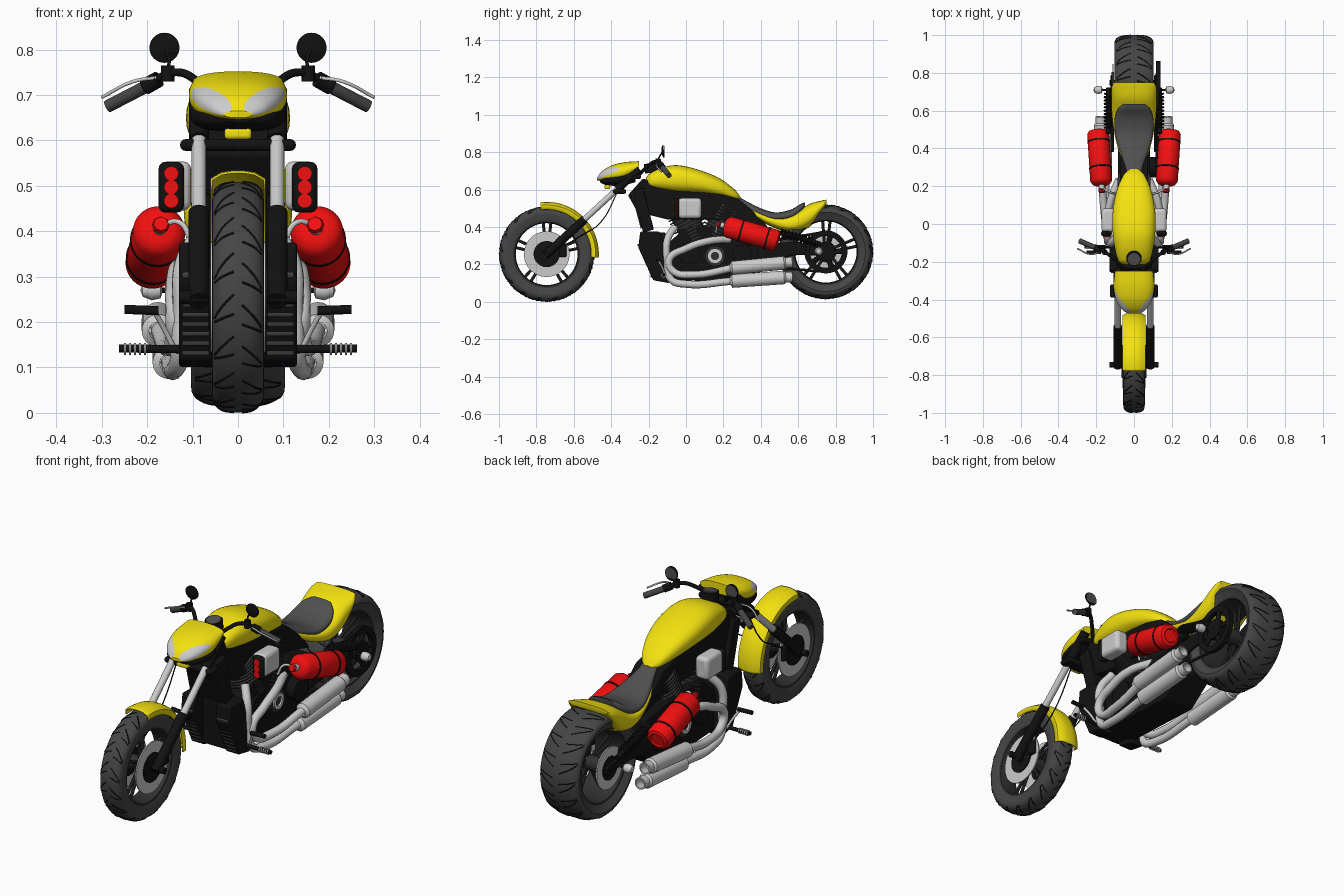
import bpy, bmesh
from math import sin, cos, pi, radians, copysign
from mathutils import Vector, Matrix

if "Cube" in bpy.data.objects:
    bpy.data.objects.remove(bpy.data.objects["Cube"])

def material(name, *rgb):
    m = bpy.data.materials.new(name)
    m.use_nodes = True
    m.diffuse_color = (*rgb, 1)
    m.node_tree.nodes["Principled BSDF"].inputs["Base Color"].default_value = (*rgb, 1)
    return m

YELLOW, RED = material("yellow_paint", .9, .76, .005), material("red_paint", .9, .005, .005)
BLACK, DARK = material("black", .006, .006, .006), material("dark_metal", .03, .03, .03)
RUBBER, LEATHER = material("rubber", .06, .06, .06), material("leather", .08, .08, .08)
CHROME = material("chrome", .6, .6, .6)

def place(name, data, mat):
    data.materials.append(mat)
    ob = bpy.data.objects.new(name, data)
    bpy.context.collection.objects.link(ob)
    return ob

def finish(name, bm, mat, bevel=0):
    bmesh.ops.remove_doubles(bm, verts=bm.verts, dist=1e-5)
    bmesh.ops.recalc_face_normals(bm, faces=bm.faces)
    me = bpy.data.meshes.new(name)
    bm.to_mesh(me)
    bm.free()
    ob = place(name, me, mat)
    if bevel:
        mod = ob.modifiers.new("bevel", "BEVEL")
        mod.width, mod.segments = bevel, 3
    return ob

def skin(name, rows, mat, wrap_rows=False, wrap_cols=False, caps=False):
    bm = bmesh.new()
    grid = [[bm.verts.new(p) for p in row] for row in rows]
    n, k = len(rows), len(rows[0])
    for j in range(n if wrap_rows else n - 1):
        a, b = grid[j], grid[(j + 1) % n]
        for i in range(k if wrap_cols else k - 1):
            bm.faces.new((a[i], a[(i + 1) % k], b[(i + 1) % k], b[i]))
    for row in (grid[0], grid[-1]) if caps else ():
        bm.faces.new(row)
    return finish(name, bm, mat)

def spin(name, profile, centre, axis, mat, start=0, end=360, seg=48, closed=False):
    """Turn (along, radius) points about an axis."""
    c, d, full = Vector(centre), Vector(axis).normalized(), end - start == 360
    u = Vector((0, 0, 1)).cross(d).normalized()
    turns = [radians(start + (end - start) * j / seg) for j in range(seg if full else seg + 1)]
    rows = [[c + d * a + (u * cos(t) + d.cross(u) * sin(t)) * r for a, r in profile] for t in turns]
    return skin(name, rows, mat, full, closed)

def rod(name, a, b, r, mat=BLACK, seg=24):
    d = Vector(b) - Vector(a)
    spin(name, [(0, 0), (0, r), (d.length, r), (d.length, 0)], a, d, mat, seg=seg)

def ring(name, centre, inner, outer, h, mat=BLACK):
    spin(name, [(-h, inner), (h, inner), (h, outer), (-h, outer)], centre, (1, 0, 0), mat, closed=True)

def tube(name, paths, r, mat=BLACK, detail=3):
    cu = bpy.data.curves.new(name, "CURVE")
    cu.dimensions, cu.bevel_depth, cu.bevel_resolution = "3D", r, detail
    cu.resolution_u, cu.use_fill_caps = 2 + 2 * detail, True
    for path in paths:
        sp = cu.splines.new("BEZIER")
        sp.bezier_points.add(len(path) - 1)
        for bp, p in zip(sp.bezier_points, path):
            bp.co, bp.handle_left_type, bp.handle_right_type = p, "AUTO", "AUTO"
    place(name, cu, mat)

def spow(v, e):
    return copysign(abs(v) ** e, v)

def loft(name, sections, mat, e=.8, n=40, steps=6):
    """Skin rounded sections given as (y, bottom, top, half width)."""
    s, fine = [Vector(q) for q in sections], []
    s = [s[0]] + s + [s[-1]]
    for a, b, c, d in zip(s, s[1:], s[2:], s[3:]):
        for t in (i / steps for i in range(steps)):
            fine.append(b + (c - a + (2 * a - 5 * b + 4 * c - d + (3 * b - a - 3 * c + d) * t) * t) * t / 2)
    turns = [2 * pi * i / n for i in range(n)]
    rows = [[(w * spow(cos(t), e), y, (lo + hi) / 2 + (hi - lo) / 2 * spow(sin(t), e)) for t in turns]
            for y, lo, hi, w in fine + [s[-1]]]
    return skin(name, rows, mat, wrap_cols=True, caps=True)

def plate(name, outline, x0, x1):
    bm = bmesh.new()
    f = bm.faces.new([bm.verts.new((x0, y, z)) for y, z in outline])
    top = bmesh.ops.extrude_face_region(bm, geom=[f])["geom"]
    bmesh.ops.translate(bm, vec=(x1 - x0, 0, 0), verts=[q for q in top if isinstance(q, bmesh.types.BMVert)])
    finish(name, bm, BLACK, .008)

def block(name, centre, size, mat=BLACK, bevel=.006, tilt=0):
    bm = bmesh.new()
    pose = Matrix.Translation(centre) @ Matrix.Rotation(radians(tilt), 4, "X") @ Matrix.Diagonal((*size, 1))
    bmesh.ops.create_cube(bm, size=1, matrix=pose)
    finish(name, bm, mat, bevel)

# Wheels: tyre, tread, rim and paired spokes
def wheel(name, hub, R, w, bars=34):
    def carcass(deg):
        t = radians(deg)
        return w * spow(sin(t), .8), R * (.84 + .16 * abs(cos(t)) ** .8)
    def polar(x, r, t):
        return hub + Vector((x, r * cos(t), r * sin(t)))
    inner, grooves = R * .7, []
    crown = [(-w * .8, inner)] + [carcass(a) for a in range(-90, 91, 10)] + [(w * .8, inner)]
    spin(name + "_tyre", crown, hub, (1, 0, 0), RUBBER, seg=72, closed=True)
    for i in range(bars):
        for s in (1, -1):
            bend = .004 if i % 2 else .0016
            grooves.append([polar(s * carcass(a)[0], carcass(a)[1], 2 * pi * (i + s / 4) / bars + a * bend)
                            for a in (6, 24, 42, 62)])
    tube(name + "_tread", grooves, .0026, BLACK, 0)
    lip = [(-w * a, inner * b) for a, b in ((.82, 1.04), (.8, .96), (.4, .93))]
    spin(name + "_rim", lip + [(-x, r) for x, r in lip[::-1]], hub, (1, 0, 0), DARK, closed=True)
    rod(name + "_hub", polar(-w * .9, 0, 0), polar(w * .9, 0, 0), .035, DARK)
    rod(name + "_axle", polar(-.13, 0, 0), polar(.13, 0, 0), .015)
    for t in (2 * pi * i / 5 + .3 for i in range(5)):
        for k in (-.12, .12):
            rod(name + "_spoke", polar(0, .03, t + k * 2), polar(0, inner * .95, t + k), .008, DARK, 8)

FRONT, REAR = Vector((0, -.745, .255)), Vector((0, .748, .267))
wheel("front_wheel", FRONT, .254, .057)
wheel("rear_wheel", REAR, .252, .103)
# Bodywork
edge = [(.061, .238), (.06, .262), (.038, .275), (.015, .279)]
fender = spin("front_fender", edge + [(-x, r) for x, r in edge[::-1]], FRONT, (1, 0, 0), YELLOW, -4, 97)
fender.modifiers.new("thickness", "SOLIDIFY").thickness = .005
loft("fuel_tank", [(-.215, .63, .66, .06), (-.19, .605, .69, .085), (-.12, .59, .72, .103), (-.04, .58, .73, .113),
     (.07, .575, .705, .112), (.18, .56, .66, .09), (.26, .545, .6, .055), (.292, .545, .56, .02)], YELLOW)
loft("rear_fender", [(.3, .49, .53, .045), (.4, .43, .48, .085), (.5, .385, .455, .107), (.58, .37, .475, .117),
     (.66, .4, .523, .12), (.72, .475, .54, .119), (.75, .52, .546, .105)], YELLOW, .75)
loft("seat", [(.26, .545, .575, .035), (.32, .49, .54, .052), (.4, .45, .5, .08), (.48, .43, .478, .1),
     (.56, .44, .493, .102), (.61, .47, .522, .085), (.635, .505, .532, .055)], LEATHER)
cowl = loft("headlight_cowl", [(-.475, .65, .665, .03), (-.45, .645, .697, .066), (-.4, .64, .728, .095),
            (-.33, .65, .746, .108), (-.25, .7, .752, .1)], YELLOW, .85, 96, 14)
cowl.data.materials.append(CHROME)
for f in cowl.data.polygons:
    out = abs(f.center.x) - .058
    if (out / .045) ** 2 + ((f.center.z - .687 - out * .35) / .026) ** 2 < 1 and f.center.y < -.3:
        f.material_index = 1
loft("cowl_lower", [(-.46, .64, .66, .03), (-.43, .625, .675, .08), (-.35, .62, .69, .105), (-.27, .64, .72, .095)], BLACK)
block("cowl_chin", (0, -.42, .615), (.06, .03, .025), YELLOW, .008)
rod("instrument", (0, -.18, .69), (0, -.185, .74), .04)
rod("instrument_glass", (0, -.185, .738), (0, -.186, .743), .033, LEATHER)
# Frame, radiator cores and finned cylinders in a vee
plate("frame_spine", [(-.23, .66), (-.31, .57), (-.26, .48), (-.1, .44), (.15, .44), (.32, .42), (.45, .38),
      (.4, .45), (.28, .55), (.1, .6), (-.1, .61)], -.075, .075)
plate("crankcase", [(-.11, .12), (-.11, .3), (0, .4), (.2, .4), (.43, .37), (.45, .2), (.32, .1)], -.085, .085)
block("upper_radiator", (0, -.23, .49), (.19, .06, .23), tilt=15)
for i in range(9):
    block("radiator_fin", (-.08 + i * .02, -.262, .49), (.006, .012, .2), DARK, .002, 15)
block("radiator_core", (0, -.15, .25), (.13, .08, .24))
block("lower_clamp", (0, -.355, .59), (.255, .07, .026), bevel=.012)
block("upper_clamp", (0, -.27, .67), (.21, .06, .026), bevel=.01)
fins = [(i * .018 + a, r) for i in range(12) for a, r in ((0, .07), (0, .088), (.007, .088), (.007, .07))]
for foot, lean in ((.06, -.1), (.14, .1)):
    spin("cylinder", [(0, 0)] + fins + [(.24, .07), (.25, 0)], (0, foot, .32), (0, lean, .2), DARK)

# Everything paired is built on the left, then mirrored
single = set(bpy.data.objects)
# Front fork and brake
foot, head = FRONT + Vector((.086, 0, 0)), Vector((.086, -.25, .71))
for part, a, b, r, mat in (("boot", -.02, .41, .023, BLACK), ("tube", .4, .8, .016, CHROME), ("top", .76, 1, .022, BLACK)):
    rod("fork_" + part, foot.lerp(head, a), foot.lerp(head, b), r, mat)
ring("front_disc", (.058, *FRONT.yz), .068, .122, .003, CHROME)
ring("disc_carrier", (.06, *FRONT.yz), .02, .07, .005)
block("front_caliper", (.065, -.66, .275), (.03, .04, .07))
tube("brake_hose", [[(.07, -.36, .6), (.08, -.46, .42), (.07, -.55, .36), (.07, -.65, .3)]], .003, BLACK, 1)
# Handlebar, grip, lever and mirror
tube("handlebar", [[(.04, -.25, .68), (.09, -.2, .73), (.13, -.165, .75), (.165, -.145, .742), (.2, -.127, .72)]], .009)
rod("switchgear", (.175, -.14, .735), (.205, -.125, .718), .018)
rod("grip", (.2, -.127, .72), (.287, -.09, .675), .014, RUBBER)
tube("lever", [[(.18, -.15, .738), (.23, -.16, .73), (.3, -.13, .695)]], .004, CHROME)
rod("reservoir", (.155, -.15, .73), (.155, -.149, .765), .015)
tube("mirror_stalk", [[(.155, -.15, .75), (.152, -.14, .78), (.16, -.125, .8)]], .004)
spin("mirror", [(0, 0), (.003, .02), (.008, .033), (.014, .033), (.014, 0)], (.162, -.132, .803), (0, 1, .1), BLACK)
rod("mirror_glass", (.162, -.118, .804), (.162, -.116, .804), .03, LEATHER)
# Slatted shroud, air box, lamps and engine covers
plate("radiator_shroud", [(-.245, .375), (-.255, .29), (-.175, .115), (-.09, .1), (-.09, .2), (-.14, .375)], .055, .13)
for t in (i / 8 for i in range(9)):
    block("radiator_slat", (.093, -.25 + .075 * t, .305 - .17 * t), (.06, .02, .011), RUBBER, .003, 20)
block("air_box", (.138, .02, .5), (.07, .125, .108), CHROME, .018)
block("lamp_housing", (.147, -.05, .497), (.056, .03, .112), bevel=.026)
for z in (.467, .497, .527):
    rod("lamp", (.147, -.06, z), (.147, -.069, z), .016, RED)
rod("engine_cover", (.07, .155, .245), (.105, .155, .245), .055, DARK)
ring("cover_trim", (.107, .155, .245), .022, .038, .006, CHROME)
rod("cam_cover", (.07, .02, .26), (.1, .02, .26), .06)
# Red bottle with straps and valve
a, b = Vector((.172, .205, .406)), Vector((.191, .495, .324))
d, n = b - a, (b - a).length
spin("bottle", [(0, 0), (0, .03), (.008, .047), (.025, .058), (n - .02, .058), (n - .005, .05), (n, .035),
     (n - .006, .03), (n - .006, 0)], a, d, RED)
for t in (.3, .78):
    rod("bottle_strap", a + d * t, a + d * (t + .03), .06, BLACK, 48)
rod("bottle_neck", a - d * .07, a, .015, CHROME)
spin("valve_knob", [(0, 0), (0, .016), (.012, .02), (.018, 0)], a - d * .13, d, RED, seg=8)
tube("bottle_pipe", [[a - d * .05, (.13, .17, .42), (.1, .16, .37)]], .006, CHROME)
# Exhaust headers and silencers
tube("headers", [[(.08, .235, .335), (.125, .12, .325), (.14, 0, .285), (.14, -.09, .225), (.14, -.07, .165),
     (.155, .04, .145), (.172, .25, .18)], [(.08, -.06, .4), (.12, -.1, .33), (.125, -.1, .22), (.13, -.08, .12),
     (.14, 0, .095), (.15, .24, .11)]], .02, CHROME)
for x, z, rise in ((.176, .18, .035), (.152, .11, .025)):
    spin("silencer", [(0, .02), (.012, .036), (.29, .036), (.3, .028), (.335, .028), (.335, .022), (.29, .022),
         (.29, 0)], (x, .235, z), (0, .36, rise), CHROME)
# Footpeg, pedal, swingarm, shock and indicator
rod("footpeg", (.11, -.12, .14), (.262, -.12, .142), .009)
for i in range(5):
    ring("peg_ring", (.205 + i * .011, -.12, .141), .005, .013, .002, CHROME)
tube("pedal_arm", [[(.14, -.11, .14), (.165, -.13, .19), (.185, -.15, .225)]], .006, CHROME)
rod("pedal", (.175, -.15, .225), (.25, -.15, .228), .01)
plate("swingarm", [(.38, .22), (.38, .31), (.6, .32), (.79, .285), (.79, .245), (.6, .25)], .106, .125)
rod("shock", (.135, .48, .375), (.135, .72, .31), .012)
tube("shock_spring", [[(.135 + .021 * cos(i * pi / 2), .51 + i * .0045, .367 - i * .0012 + .021 * sin(i * pi / 2))
     for i in range(41)]], .005, BLACK, 1)
rod("indicator_stem", (.12, .71, .27), (.18, .71, .27), .006)
spin("indicator", [(0, 0), (.006, .018), (.025, .022), (.045, .014), (.05, 0)], (.165, .71, .27), (1, 0, 0), CHROME)
for ob in set(bpy.data.objects) - single:
    ob.modifiers.new("mirror", "MIRROR")
# Belt drive on the left, brake on the right
pulley, brake = REAR + Vector((.128, 0, 0)), REAR - Vector((.112, 0, 0))
ring("rear_pulley", pulley, .085, .115, .011)
ring("pulley_hub", pulley, .01, .05, .013)
for t in (2 * pi * i / 5 for i in range(5)):
    rod("pulley_spoke", pulley, pulley + Vector((0, cos(t), sin(t))) * .09, .012)
for s in (1, -1):
    rod("drive_belt", pulley + Vector((0, 0, s * .107)), (.12, .3, .25 + s * .05), .007)
rod("front_pulley", (.085, .3, .25), (.13, .3, .25), .055)
ring("rear_disc", brake, .055, .1, .003, CHROME)
ring("rear_disc_carrier", brake, .01, .056, .006)
# Smooth shading with sharp edges kept
bpy.ops.object.select_all(action="DESELECT")
for ob in [o for o in bpy.context.scene.objects if o.type == "MESH"]:
    ob.select_set(True)
    bpy.context.view_layer.objects.active = ob
bpy.ops.object.shade_smooth_by_angle(angle=radians(35))
